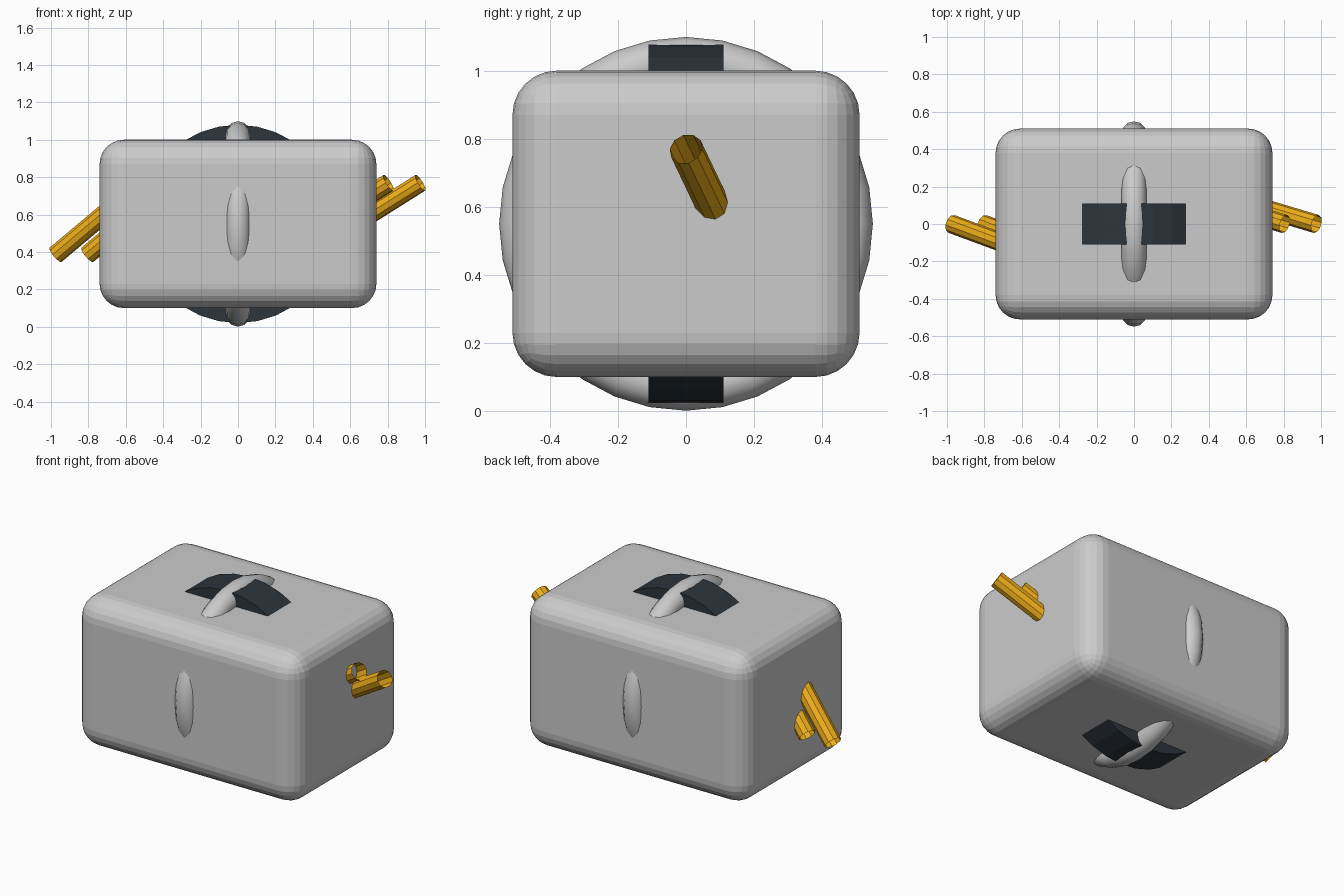
import bpy, math
from mathutils import Vector

if "Cube" in bpy.data.objects:
    bpy.data.objects.remove(bpy.data.objects["Cube"])


def material(name, color):
    m = bpy.data.materials.new(name)
    m.diffuse_color = (*color, 1)
    m.use_nodes = True
    m.node_tree.nodes["Principled BSDF"].inputs["Base Color"].default_value = m.diffuse_color
    return m


DARK = material("dark_rubber", (0.025, 0.035, 0.045))
ORANGE = material("orange", (0.85, 0.42, 0.01))
CENTRE = (0, 0, 0.55)

# Body: rounded box
bpy.ops.mesh.primitive_cube_add(size=1, location=CENTRE)
body = bpy.context.object
body.name = "body"
body.scale = (1.48, 1.02, 0.90)
bpy.ops.object.transform_apply(location=False, rotation=False, scale=True)
bevel = body.modifiers.new("rounding", 'BEVEL')
bevel.width = 0.13
bevel.segments = 6

# Ring standing across the body, poking out on four sides
bpy.ops.mesh.primitive_torus_add(major_radius=0.481, minor_radius=0.068,
                                 major_segments=32, minor_segments=12,
                                 location=CENTRE, rotation=(0, math.pi / 2, 0))
ring = bpy.context.object
ring.name = "ring"
bpy.ops.object.shade_smooth_by_angle(angle=math.radians(40))

# Dark drum with its axis running front to back
bpy.ops.mesh.primitive_cylinder_add(vertices=32, radius=0.53, depth=0.22,
                                    location=CENTRE, rotation=(math.pi / 2, 0, 0))
drum = bpy.context.object
drum.name = "drum"
drum.data.materials.append(DARK)


# Open tubes leaving the two ends of the body
def tube(name, tip, direction, length):
    curve = bpy.data.curves.new(name, 'CURVE')
    curve.dimensions = '3D'
    curve.bevel_depth = 0.05
    curve.bevel_resolution = 3
    curve.materials.append(ORANGE)
    spline = curve.splines.new('POLY')
    spline.points.add(1)
    spline.use_smooth = False
    start = Vector(tip)
    end = start + Vector(direction).normalized() * length
    spline.points[0].co = (*start, 1)
    spline.points[1].co = (*end, 1)
    bpy.context.collection.objects.link(bpy.data.objects.new(name, curve))


for label, shift, length in (("long", 0.0, 0.40), ("short", 0.17, 0.22)):
    tube("right_tube_" + label, (0.975 - shift, 0, 0.77), (-1, 0.30, -0.63), length)
    tube("left_tube_" + label, (-0.975 + shift, 0, 0.385), (1, -0.37, 0.84), length)
